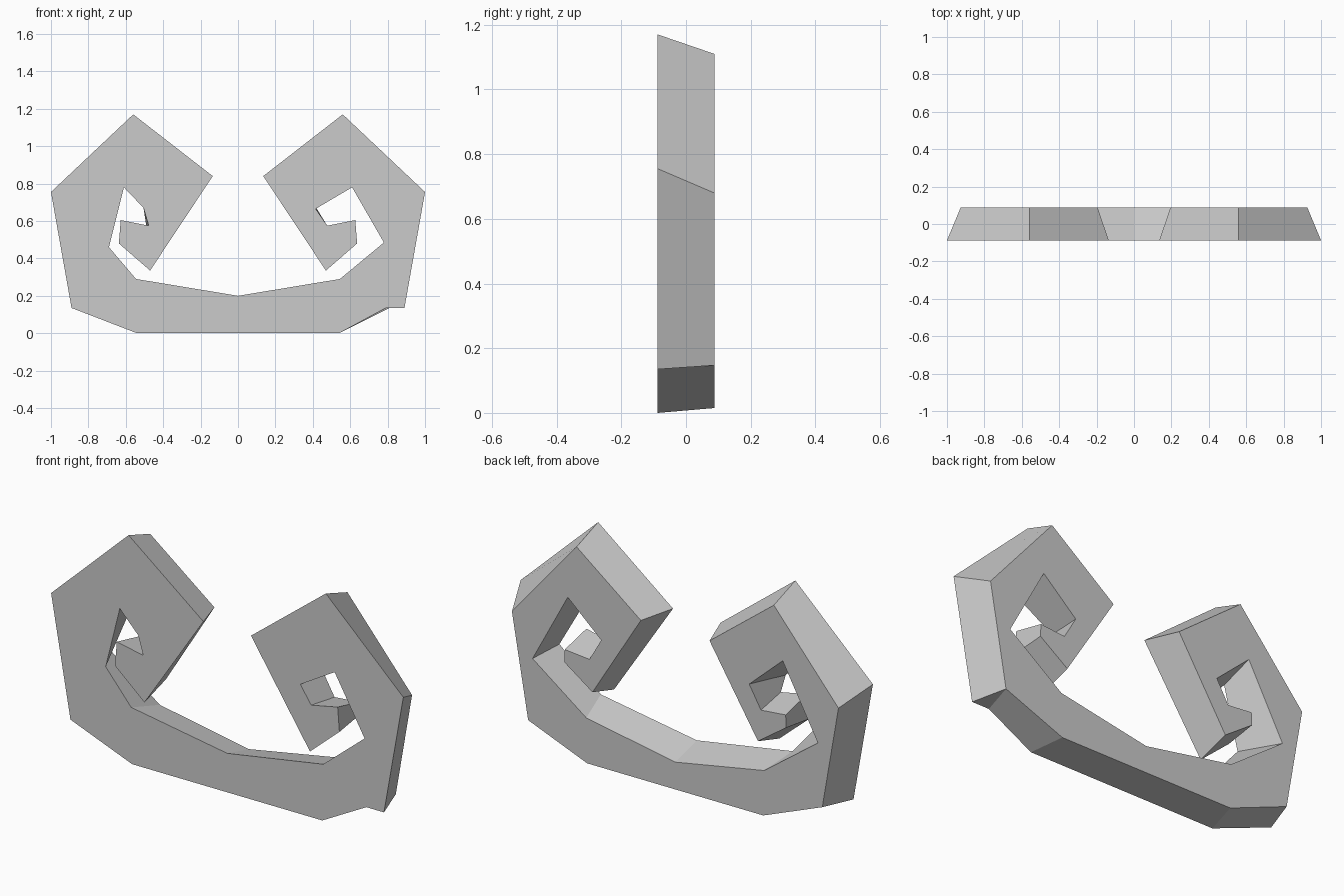
import bpy, bmesh

if "Cube" in bpy.data.objects:
    bpy.data.objects.remove(bpy.data.objects["Cube"])

HALF_DEPTH = 0.0875

# Half outline from bottom edge around the curl to the inner rim: (front x, front z, back x, back z)
half = [
    (0.54, 0.00, 0.50, 0.015),    # base corner
    (0.89, 0.135, 0.835, 0.147),  # lower outer corner
    (1.00, 0.755, 0.927, 0.68),   # outer shoulder
    (0.56, 1.17, 0.56, 1.11),     # apex
    (0.135, 0.84, 0.195, 0.83),   # inward tip
    (0.47, 0.335, 0.47, 0.388),   # curl bottom
    (0.637, 0.48, 0.63, 0.50),    # curl end
    (0.627, 0.605, 0.627, 0.565),
    (0.477, 0.575, 0.487, 0.552),
    (0.415, 0.665, 0.42, 0.668),  # eye of the curl
    (0.61, 0.78, 0.61, 0.838),
    (0.78, 0.485, 0.81, 0.47),    # inner rim
    (0.545, 0.29, 0.505, 0.247),
]

# The two front curls differ slightly
right = list(half)
right.insert(1, (0.79, 0.135, 0.835, 0.147))
left = list(half)
left[9] = (0.505, 0.67) + half[9][2:]
left[11] = (0.69, 0.46) + half[11][2:]
outline = right + [(0.0, 0.2, 0.0, 0.155)]
outline += [(-a, b, -c, d) for a, b, c, d in reversed(left)]

# Tapered solid between front and back outlines
bm = bmesh.new()
front = [bm.verts.new((p[0], -HALF_DEPTH, p[1])) for p in outline]
back = [bm.verts.new((p[2], HALF_DEPTH, p[3])) for p in outline]
bm.faces.new(front)
bm.faces.new(back[::-1])
n = len(outline)
for i in range(n):
    j = (i + 1) % n
    bm.faces.new((front[i], back[i], back[j], front[j]))
bmesh.ops.remove_doubles(bm, verts=bm.verts, dist=0.0005)
bmesh.ops.recalc_face_normals(bm, faces=bm.faces)

mesh = bpy.data.meshes.new("scroll_ornament")
bm.to_mesh(mesh)
bm.free()
obj = bpy.data.objects.new("scroll_ornament", mesh)
bpy.context.collection.objects.link(obj)
